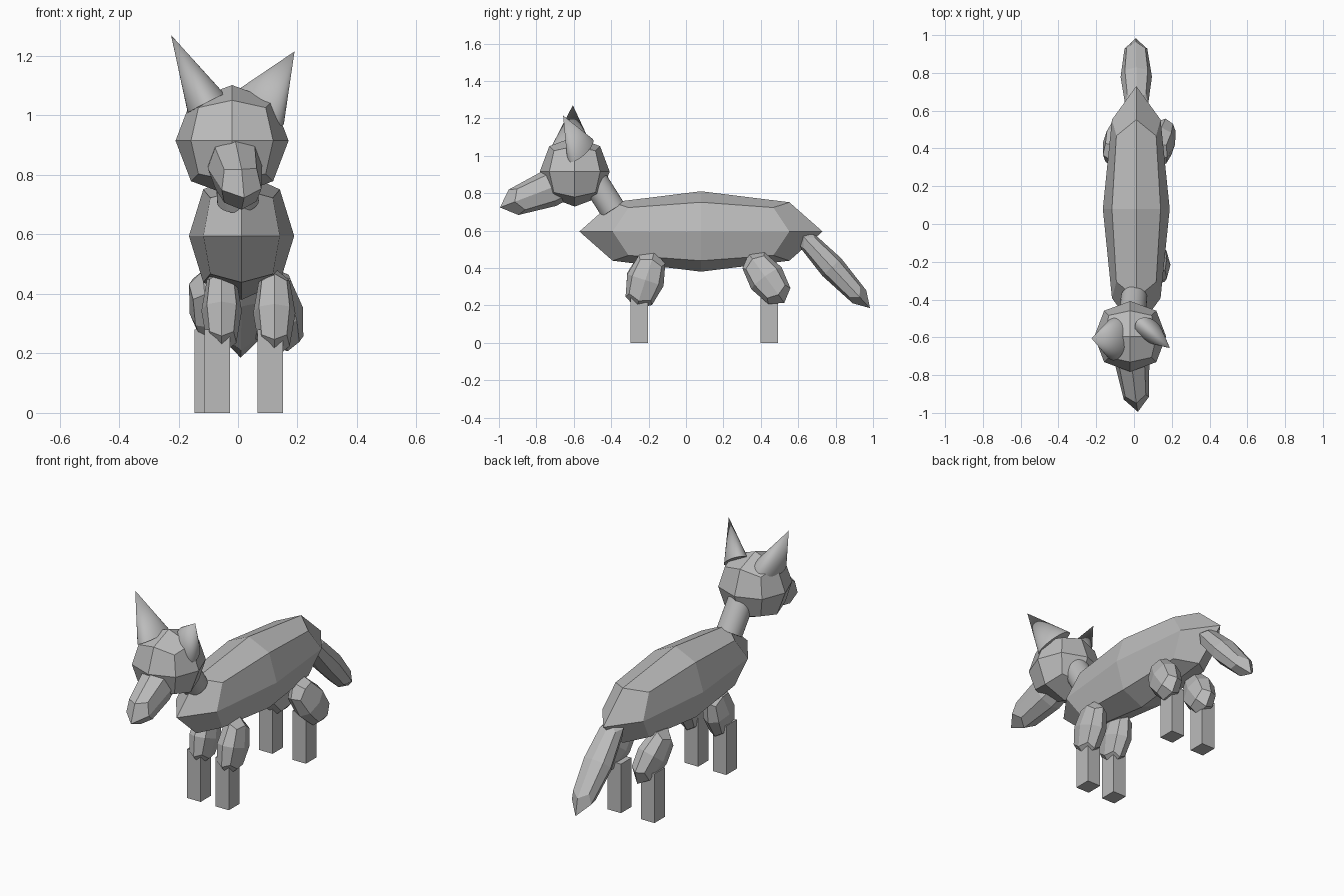
import bpy, bmesh
from mathutils import Vector, Matrix

if "Cube" in bpy.data.objects:
    bpy.data.objects.remove(bpy.data.objects["Cube"])

grey = bpy.data.materials.new("plain grey")
grey.diffuse_color = (0.5, 0.5, 0.5, 1)
grey.use_nodes = True
grey.node_tree.nodes["Principled BSDF"].inputs["Base Color"].default_value = grey.diffuse_color


def frame(center, axis, side=(1, 0, 0)):
    """Matrix with local z along axis and local x as close to side as possible."""
    w = Vector(axis).normalized()
    s = Vector(side)
    s = (s - w * s.dot(w)).normalized()
    t = w.cross(s)
    m = Matrix((s, t, w)).transposed().to_4x4()
    m.translation = Vector(center)
    return m


def finish(name, bm, matrix):
    bmesh.ops.recalc_face_normals(bm, faces=bm.faces[:])
    me = bpy.data.meshes.new(name)
    bm.transform(matrix)
    bm.to_mesh(me)
    bm.free()
    me.materials.append(grey)
    ob = bpy.data.objects.new(name, me)
    bpy.context.collection.objects.link(ob)
    return ob


def blob(name, center, axis, half):
    """Rounded low-poly cube: 2 x 2 faces per side, rounded like a subdivided cube."""
    bm = bmesh.new()
    bmesh.ops.create_cube(bm, size=2)
    bmesh.ops.subdivide_edges(bm, edges=bm.edges[:], cuts=1, use_grid_fill=True)
    pull = {1: 1.0, 2: 0.727, 3: 0.595}
    for v in bm.verts:
        v.co *= pull[sum(abs(c) > 0.5 for c in v.co)]
        v.co = Vector(c * h for c, h in zip(v.co, half))
    return finish(name, bm, frame(center, axis))


def cone(name, base, tip, r1, r2, seg, side=(1, 0, 0), flat=1.0):
    """Cone or cylinder from base to tip; flat squeezes it along side."""
    base, tip = Vector(base), Vector(tip)
    bm = bmesh.new()
    bmesh.ops.create_cone(bm, cap_ends=True, segments=seg, radius1=r1, radius2=r2,
                          depth=(tip - base).length)
    bmesh.ops.scale(bm, vec=(flat, 1, 1), verts=bm.verts[:])
    ob = finish(name, bm, frame((base + tip) / 2, tip - base, side))
    bpy.ops.object.select_all(action='DESELECT')
    ob.select_set(True)
    bpy.context.view_layer.objects.active = ob
    bpy.ops.object.shade_smooth_by_angle(angle=0.6)
    return ob


# Body, head, snout, tail
blob("body", (0.012, 0.08, 0.595), (0, 1, 0), (0.177, 0.215, 0.65))
blob("head", (-0.02, -0.595, 0.915), (0, 0, 1), (0.19, 0.187, 0.187))
blob("snout", (-0.01, -0.73, 0.825), (0.03, -0.26, -0.1), (0.092, 0.1, 0.285))
blob("tail", (0.012, 0.779, 0.405), (-0.01, 0.68, -0.73), (0.083, 0.069, 0.3))

# Neck
cone("neck", (0, -0.39, 0.71), (-0.01, -0.5, 0.885), 0.07, 0.07, 32)

# Ears: flattened cones
cone("left_ear", (-0.107, -0.61, 1.04), (-0.225, -0.605, 1.27), 0.112, 0, 48,
     (1, 0, 0.5), 0.62)
cone("right_ear", (0.08, -0.565, 1.03), (0.19, -0.657, 1.215), 0.105, 0, 48,
     (0.63, 0.77, 0), 0.57)

# Legs: rounded thigh and square shin
thighs = {
    "front_left": ((-0.055, -0.217, 0.343), (0, 0.09, 0.28), (0.068, 0.102, 0.155)),
    "front_right": ((0.122, -0.217, 0.335), (0, 0.09, 0.28), (0.071, 0.102, 0.16)),
    "back_left": ((-0.09, 0.43, 0.345), (-0.05, -0.16, 0.22), (0.074, 0.1, 0.165)),
    "back_right": ((0.145, 0.43, 0.345), (-0.05, -0.16, 0.22), (0.074, 0.1, 0.165)),
}
shins = {"front_left": (-0.07, -0.25), "front_right": (0.108, -0.25),
         "back_left": (-0.103, 0.445), "back_right": (0.108, 0.445)}
for leg, (center, axis, half) in thighs.items():
    blob(leg + "_thigh", center, axis, half)
    x, y = shins[leg]
    bm = bmesh.new()
    bmesh.ops.create_cube(bm, size=1)
    bmesh.ops.scale(bm, vec=(0.085, 0.095, 0.28), verts=bm.verts[:])
    finish(leg + "_shin", bm, Matrix.Translation((x, y, 0.14)))
